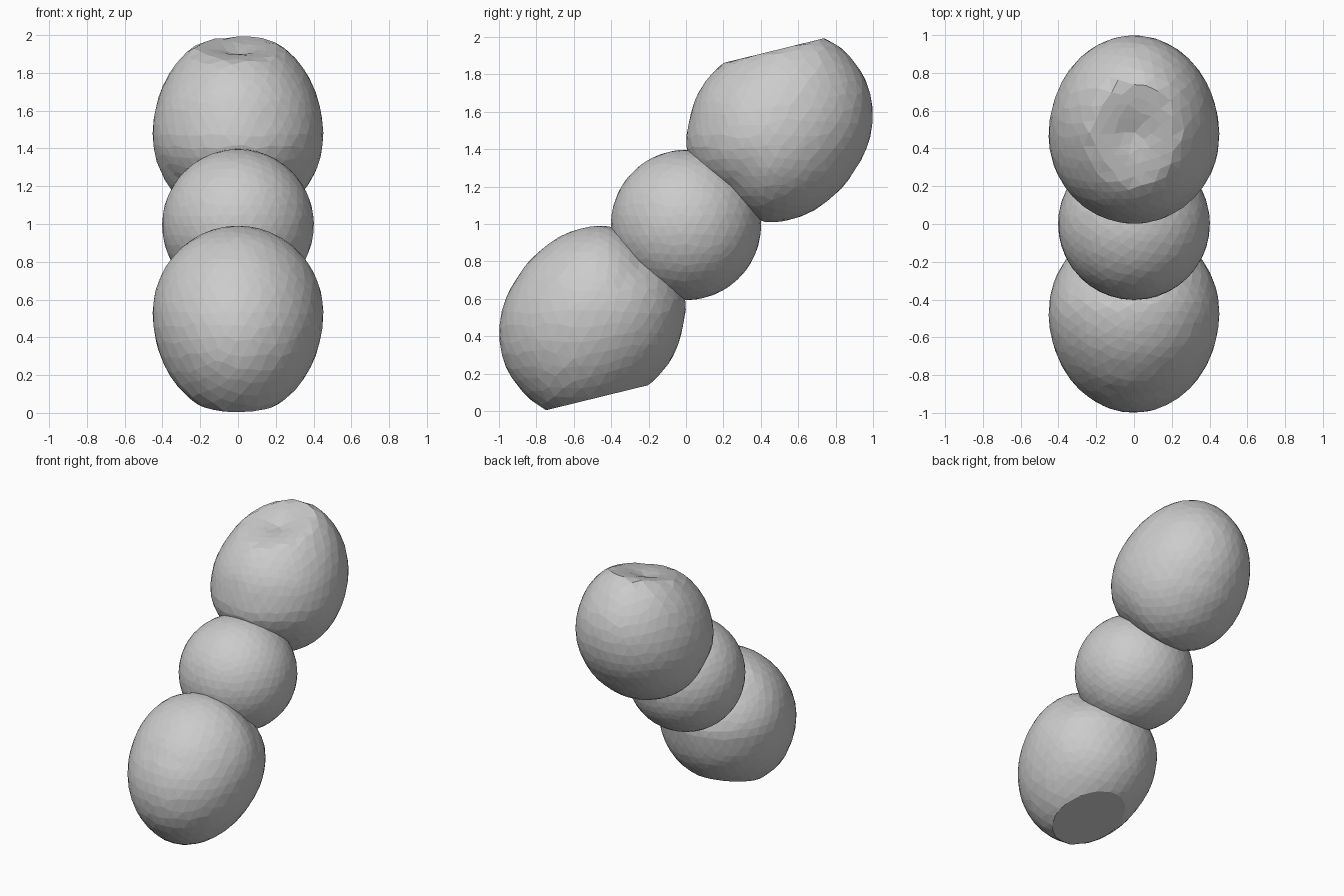
import bpy, bmesh, math, random
from mathutils import Vector, Matrix

if "Cube" in bpy.data.objects:
    bpy.data.objects.remove(bpy.data.objects["Cube"])

random.seed(4)

# Side outline (y, z) of the lower lobe; the upper lobe is the same turned half round
CENTRE = Vector((0, -0.47, 0.53))
OUTLINE = [(0.0, 0.58), (-0.02, 0.44), (-0.06, 0.31), (-0.135, 0.2), (-0.24, 0.11),
           (-0.36, 0.04), (-0.55, -0.02), (-0.76, 0.005), (-0.89, 0.12), (-0.97, 0.25),
           (-1.0, 0.42), (-0.975, 0.57), (-0.9, 0.715), (-0.77, 0.865), (-0.6, 0.965),
           (-0.42, 0.99), (-0.2, 0.85), (-0.05, 0.71)]
POLAR = sorted((math.atan2(z - CENTRE.z, y - CENTRE.y) % math.tau,
                math.hypot(y - CENTRE.y, z - CENTRE.z)) for y, z in OUTLINE)

# Slanted end plane of a lobe
PLANE_CO = Vector((0, -0.75, 0.004))
PLANE_NO = Vector((0, 0.125, -0.51)).normalized()


def radius(angle):
    angle %= math.tau
    ring = ([(POLAR[-1][0] - math.tau, POLAR[-1][1])] + POLAR
            + [(POLAR[0][0] + math.tau, POLAR[0][1])])
    for (a0, r0), (a1, r1) in zip(ring, ring[1:]):
        if a0 <= angle <= a1:
            return r0 + (r1 - r0) * (angle - a0) / (a1 - a0)


def finish(bm, name):
    bmesh.ops.recalc_face_normals(bm, faces=bm.faces)
    mesh = bpy.data.meshes.new(name)
    bm.to_mesh(mesh)
    bm.free()
    obj = bpy.data.objects.new(name, mesh)
    bpy.context.collection.objects.link(obj)


def faceted_ball():
    bm = bmesh.new()
    bmesh.ops.create_icosphere(bm, subdivisions=4, radius=1)
    for v in bm.verts:  # uneven facets
        v.co = (v.co + Vector([random.uniform(-0.025, 0.025) for _ in range(3)])).normalized()
    return bm


def lobe(name, upper):
    bm = faceted_ball()
    for v in bm.verts:
        a = math.atan2(v.co.z, v.co.y)
        r = radius(a) * math.hypot(v.co.y, v.co.z)
        v.co = CENTRE + Vector((0.452 * v.co.x, r * math.cos(a), r * math.sin(a)))
    if upper:
        # Flattened crown with a shallow dimple
        dimple = Vector((0, -0.48, 0.075))
        for v in bm.verts:
            over = (v.co - PLANE_CO).dot(PLANE_NO)
            if over > 0:
                v.co -= PLANE_NO * over
            depth = 0.03 * math.exp(-((v.co - dimple).length / 0.09) ** 2)
            v.co -= PLANE_NO * depth
        bmesh.ops.transform(bm, verts=bm.verts, matrix=Matrix.Translation((0, 0, 2))
                            @ Matrix.Rotation(math.pi, 4, 'X'))
    else:
        # Flat cut base
        cut = bmesh.ops.bisect_plane(bm, geom=bm.verts[:] + bm.edges[:] + bm.faces[:],
                                     plane_co=PLANE_CO, plane_no=PLANE_NO, clear_outer=True)
        edges = [e for e in cut['geom_cut'] if isinstance(e, bmesh.types.BMEdge)]
        bmesh.ops.contextual_create(bm, geom=edges)
    finish(bm, name)


# Outer lobes
lobe("lower_lobe", False)
lobe("upper_lobe", True)

# Round middle segment
bm = faceted_ball()
for v in bm.verts:
    v.co = Vector((0, 0, 0.995)) + v.co * 0.402
finish(bm, "middle_segment")
